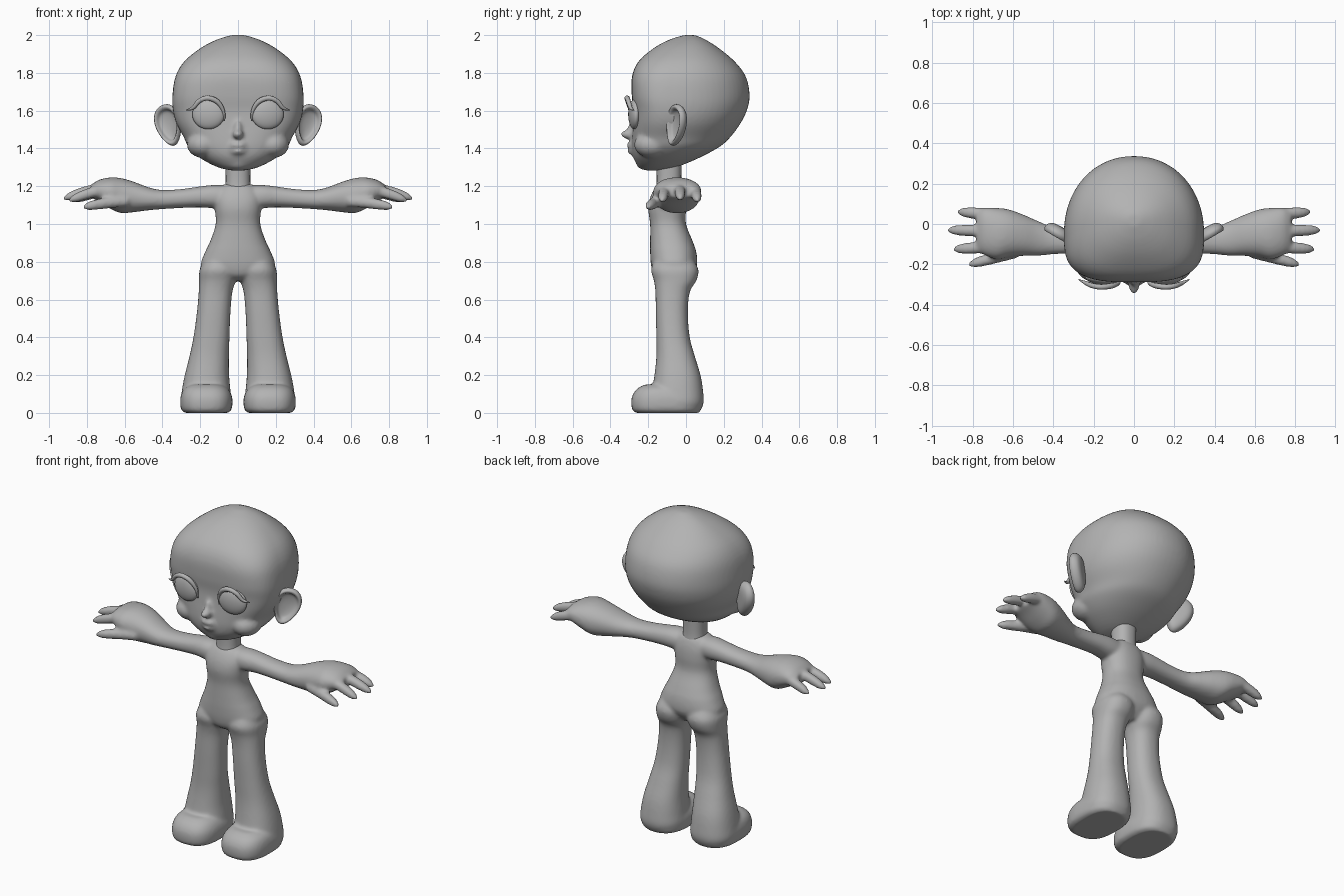
import bpy, bmesh
from math import sin, cos, pi, radians, copysign
from mathutils import Vector, Matrix

if "Cube" in bpy.data.objects:
    bpy.data.objects.remove(bpy.data.objects["Cube"])

clay = bpy.data.materials.new("clay_grey")
clay.use_nodes = True
GREY = (0.45, 0.45, 0.45, 1)
clay.diffuse_color = GREY
clay.node_tree.nodes["Principled BSDF"].inputs["Base Color"].default_value = GREY


def resample(rows, k=4):
    """Catmull-Rom interpolation of section rows."""
    out, last = [], len(rows) - 1
    for i in range(last):
        p = [rows[max(0, min(last, i + j))] for j in (-1, 0, 1, 2)]
        for t in (s / k for s in range(k)):
            out.append([0.5 * (2 * b + (c - a) * t + (2 * a - 5 * b + 4 * c - d) * t * t
                               + (3 * b - a - 3 * c + d) * t ** 3) for a, b, c, d in zip(*p)])
    return out + [rows[-1]]


def oval(a0, a1, b0, b1, mid=None, n_low=2.2, n_high=2.2, count=40):
    """Superellipse section; mid is where it is widest along b."""
    mid = (b0 + b1) / 2 if mid is None else mid
    pts = []
    for i in range(count):
        c, s = cos(2 * pi * i / count), sin(2 * pi * i / count)
        e = 2 / (n_high if s > 0 else n_low)
        reach = b1 - mid if s > 0 else mid - b0
        pts.append(((a0 + a1) / 2 + (a1 - a0) / 2 * copysign(abs(c) ** e, c),
                    mid + reach * copysign(abs(s) ** e, s)))
    return pts


def loft(bm, rings):
    loops = [[bm.verts.new(p) for p in r] for r in rings]
    n = len(loops[0])
    for lo, hi in zip(loops, loops[1:]):
        for i in range(n):
            bm.faces.new((lo[i], lo[(i + 1) % n], hi[(i + 1) % n], hi[i]))
    bm.faces.new(loops[0][::-1])
    bm.faces.new(loops[-1])


def upright(bm, rows, side=1, n=2.3):
    """Loft of horizontal sections: z, x0, x1, y0, y1."""
    loft(bm, [[(side * x, y, r[0]) for x, y in oval(*r[1:5], n_low=n, n_high=n)]
              for r in resample(rows)])


def sideways(bm, rows, side=1):
    """Loft of sections along x: x, y0, y1, z0, z1."""
    loft(bm, [[(side * r[0], y, z) for y, z in oval(*r[1:5])] for r in rows])


def ball(bm, centre, radii):
    m = Matrix.Translation(centre) @ Matrix.Diagonal((*radii, 1))
    bmesh.ops.create_uvsphere(bm, u_segments=32, v_segments=20, radius=1, matrix=m)


def finish(name, bm, voxel=0, relax=0):
    bmesh.ops.recalc_face_normals(bm, faces=bm.faces)
    for f in bm.faces:
        f.smooth = True
    me = bpy.data.meshes.new(name)
    bm.to_mesh(me)
    bm.free()
    me.materials.append(clay)
    ob = bpy.data.objects.new(name, me)
    bpy.context.collection.objects.link(ob)
    if voxel:
        m = ob.modifiers.new("Blend", 'REMESH')
        m.mode, m.voxel_size, m.use_smooth_shade = 'VOXEL', voxel, True
        m = ob.modifiers.new("Relax", 'SMOOTH')
        m.factor, m.iterations = 0.5, relax
    return ob


def tube(name, points):
    """Tapered curve through x, y, z, radius points."""
    cu = bpy.data.curves.new(name, 'CURVE')
    cu.dimensions, cu.bevel_depth, cu.bevel_resolution = '3D', 1, 2
    cu.use_fill_caps = True
    sp = cu.splines.new('POLY')
    sp.points.add(len(points) - 1)
    for p, (x, y, z, r) in zip(sp.points, points):
        p.co, p.radius = (x, y, z, 1), r
    sp.use_smooth = True
    cu.materials.append(clay)
    bpy.context.collection.objects.link(bpy.data.objects.new(name, cu))


# Body: torso, legs, feet, arms and fingers blended into one skin
bm = bmesh.new()
TORSO = [(.70, .05, -.13, .0), (.73, .13, -.17, .03), (.78, .195, -.185, .058),
         (.85, .175, -.19, .055), (.91, .147, -.19, .035), (1.0, .118, -.19, .0),
         (1.08, .123, -.2, .0), (1.14, .125, -.19, -.005), (1.19, .10, -.165, -.02),
         (1.215, .06, -.14, -.04)]
upright(bm, [(z, -w, w, f, b) for z, w, f, b in TORSO])
LEG = [(.82, .03, .17, -.16, .03), (.76, .005, .203, -.185, .066), (.70, .012, .206, -.17, .055),
       (.64, .03, .208, -.162, .02), (.53, .04, .218, -.16, .01), (.4, .045, .236, -.157, .02),
       (.3, .048, .257, -.157, .047), (.2, .047, .282, -.167, .077), (.12, .04, .297, -.18, .09),
       (.05, .035, .304, -.19, .093), (0, .06, .28, -.2, .07)]
FOOT = [(0, .055, .28, -.265, .06), (.02, .033, .302, -.286, .08), (.08, .03, .305, -.288, .08),
        (.125, .05, .288, -.262, .05), (.15, .085, .25, -.22, .0)]
ARM = [(0, -.15, -.03, 1.08, 1.2), (.12, -.16, -.02, 1.083, 1.207), (.2, -.15, -.02, 1.088, 1.199),
       (.3, -.147, -.022, 1.085, 1.185), (.4, -.15, -.015, 1.079, 1.18),
       (.47, -.157, .012, 1.073, 1.193), (.55, -.158, .047, 1.063, 1.223),
       (.62, -.165, .072, 1.058, 1.243), (.68, -.175, .08, 1.083, 1.246),
       (.74, -.155, .08, 1.12, 1.232), (.78, -.13, .06, 1.14, 1.205)]
# start x, y, z then tip x, y, z
FINGERS = [(.66, .045, 1.18, .875, .06, 1.125), (.66, -.035, 1.195, .925, -.03, 1.135),
           (.66, -.11, 1.185, .895, -.125, 1.125), (.58, -.14, 1.12, .82, -.2, 1.09)]
for side in (1, -1):
    upright(bm, LEG, side)
    upright(bm, FOOT, side, 2.7)
    sideways(bm, resample(ARM), side)
    for x0, y0, z0, x1, y1, z1 in FINGERS:
        rows = []
        for i in range(21):
            t = i / 20
            r = .029 * max(.1, 1 - t ** 7) ** .5
            y, z = y0 + (y1 - y0) * t, z0 + (z1 - z0) * t ** 1.6
            rows.append((x0 + (x1 - x0) * t, y - r, y + r, z - r, z + r))
        sideways(bm, rows, side)
finish("body", bm, .0095, 8)

# Neck
bm = bmesh.new()
upright(bm, [(z, -w, w, -.09 - w, -.09 + w) for z, w in ((1.17, .07), (1.23, .065), (1.34, .068))])
finish("neck", bm)

# Head: z, half width, front y, back y, widest y, front squareness
HEAD = [(1.283, .03, -.21, -.14, -.18, 2), (1.295, .09, -.24, -.07, -.16, 2),
        (1.32, .15, -.262, .0, -.14, 2.1), (1.36, .215, -.282, .09, -.12, 2.2),
        (1.41, .264, -.288, .18, -.1, 2.4), (1.46, .287, -.286, .235, -.08, 2.6),
        (1.53, .325, -.28, .287, -.06, 2.9), (1.6, .344, -.278, .322, -.05, 3.1),
        (1.68, .347, -.287, .337, -.05, 3.2), (1.78, .331, -.286, .317, -.04, 3.1),
        (1.86, .285, -.252, .258, -.02, 2.8), (1.93, .2, -.172, .175, .0, 2.5),
        (1.975, .115, -.09, .105, .02, 2.2), (2.0, .035, -.01, .05, .02, 2)]
bm = bmesh.new()
loft(bm, [[(x, y, z) for x, y in oval(-w, w, f, b, mid, n, 2.1, 64)]
          for z, w, f, b, mid, n in resample(HEAD)])
ball(bm, (0, -.25, 1.41), (.085, .05, .07))         # muzzle
ball(bm, (0, -.30, 1.475), (.028, .045, .026))      # nose tip
ball(bm, (0, -.285, 1.50), (.018, .025, .05))       # nose bridge
ball(bm, (0, -.295, 1.418), (.042, .02, .014))      # upper lip
ball(bm, (0, -.290, 1.384), (.036, .02, .015))      # lower lip
ball(bm, (0, -.21, 1.325), (.07, .055, .04))        # chin
for side in (1, -1):
    ball(bm, (side * .185, -.18, 1.42), (.085, .095, .07))   # cheek
finish("head", bm, .011, 4)

# Ears: concentric rings making a domed back, a rim and a hollow front
EAR = [(.1, .034), (.55, .032), (.85, .022), (1, .002), (.99, -.014), (.9, -.024),
       (.78, -.018), (.66, .0), (.35, .008), (.05, .01)]
# Eyelid path with thickness, ending in an outer lash
LID = [(.072, -.285, 1.545, .004), (.078, -.295, 1.60, .009), (.11, -.306, 1.648, .014),
       (.16, -.312, 1.667, .014), (.205, -.306, 1.652, .013), (.238, -.293, 1.615, .010),
       (.275, -.275, 1.603, .002)]
for side, label in ((1, "left"), (-1, "right")):
    bm = bmesh.new()
    loft(bm, [[(.084 * k * cos(a) * (.86 + .22 * sin(a)), y, .112 * k * sin(a))
               for a in (2 * pi * i / 40 for i in range(40))] for k, y in resample(EAR, 3)])
    place = (Matrix.Translation((.365, -.05, 1.523)) @ Matrix.Rotation(radians(30), 4, 'Z')
             @ Matrix.Rotation(radians(18), 4, 'Y'))
    bm.transform(Matrix.Diagonal((side, 1, 1, 1)) @ place)
    finish(label + "_ear", bm)

    bm = bmesh.new()
    ball(bm, (0, 0, 0), (.086, .03, .078))
    bm.transform(Matrix.Translation((side * .157, -.274, 1.58))
                 @ Matrix.Rotation(radians(8 * side), 4, 'Z'))
    finish(label + "_eye", bm)

    tube(label + "_eyelid", [(side * x, y, z, r) for x, y, z, r in resample(LID)])

    # Eyebrow: a row of tiny hairs following the forehead
    for i in range(12):
        t = i / 11
        x = .09 + .165 * t
        y = -.05 - .234 * (1 - (x / .337) ** 3.1) ** (1 / 3.1)
        z = 1.735 + .025 * sin(pi * (.2 + .65 * t))
        tube(label + "_brow_hair", [(side * x, y, z, .003), (side * (x + .011), y + .003, z + .004, .001)])
